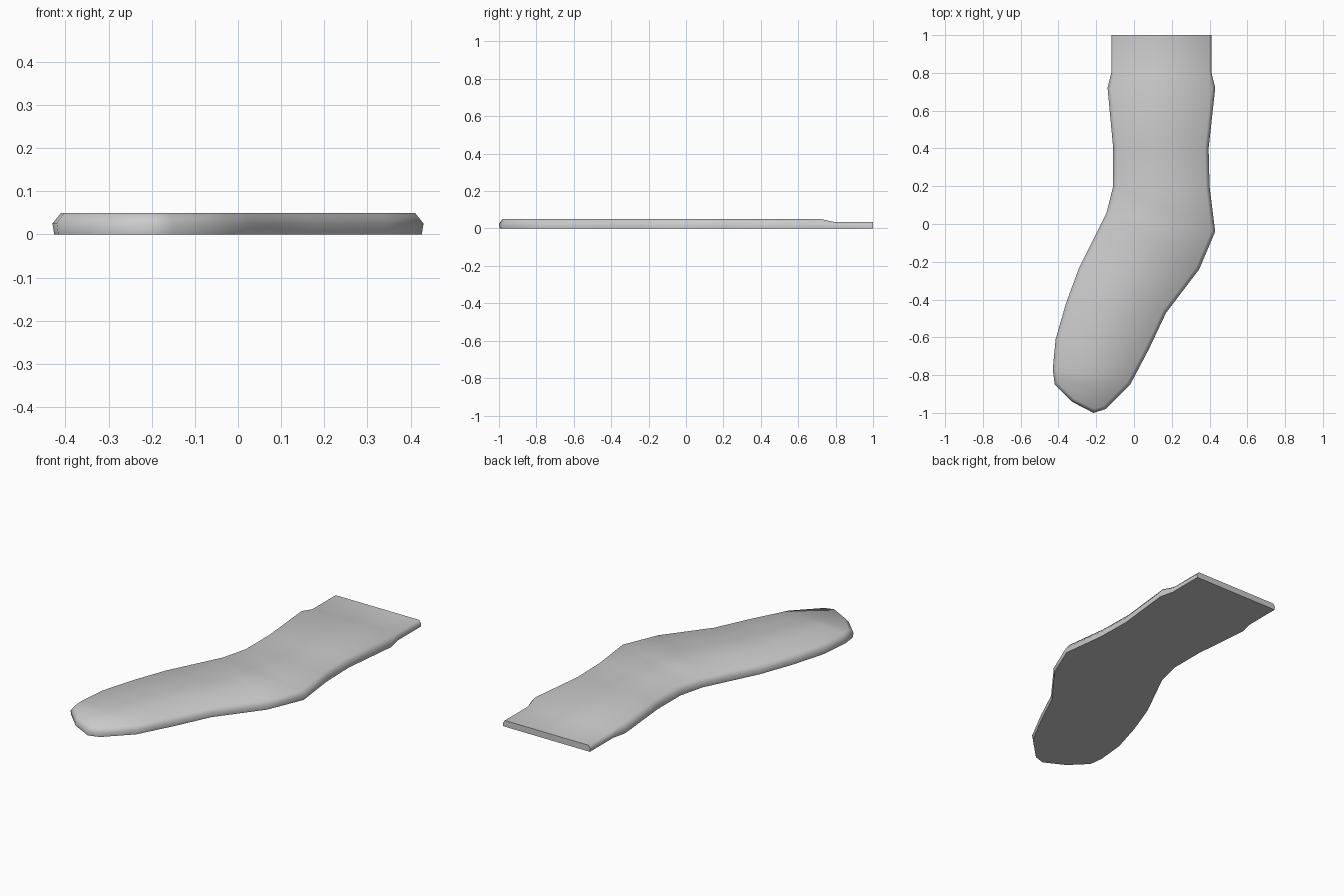
import bpy, bmesh, math
from mathutils import Vector

if "Cube" in bpy.data.objects:
    bpy.data.objects.remove(bpy.data.objects["Cube"])

# Matching outline points down each side, cuff to toe
LEFT = [(-.12, 1), (-.12, .80), (-.14, .72), (-.11, .40), (-.11, .20), (-.145, .06),
        (-.29, -.23), (-.36, -.42), (-.415, -.61), (-.43, -.77), (-.42, -.85), (-.33, -.94)]
RIGHT = [(.41, 1), (.41, .80), (.43, .72), (.395, .40), (.40, .20), (.43, -.04),
         (.345, -.24), (.17, -.47), (.08, -.66), (.03, -.755), (-.02, -.85), (-.15, -.98)]
TIP = (-.215, -1)
outline = [Vector(p) for p in LEFT + [TIP] + RIGHT[::-1]]
n = len(outline)
rows = len(LEFT)


def inset(i, d):
    # Move an outline point inward; the cuff opening stays flat at the end
    p = outline[i]
    if i in (0, n - 1):
        return Vector((p.x + (d if i == 0 else -d), p.y))
    t = (outline[i + 1] - outline[i - 1]).normalized()
    return p + Vector((-t.y, t.x)) * d


bm = bmesh.new()


def ring(height, d):
    verts = []
    for i in range(n):
        thin = min(i, n - 1 - i) < 2
        p = inset(i, d * (.6 if thin else 1))
        verts.append(bm.verts.new((p.x, p.y, height * (.68 if thin else 1))))
    return verts


# Sole outline, widest edge and rounded upper edge
rings = [ring(0, .004), ring(.025, 0), ring(.05, .02)]
for a, b in zip(rings, rings[1:]):
    for i in range(n):
        j = (i + 1) % n
        bm.faces.new((a[i], a[j], b[j], b[i]))

# Top and bottom surfaces bridged across the sock
for r in (rings[0], rings[-1]):
    for i in range(rows - 1):
        bm.faces.new((r[i], r[i + 1], r[n - 2 - i], r[n - 1 - i]))
    bm.faces.new((r[rows - 1], r[rows], r[rows + 1]))
bmesh.ops.recalc_face_normals(bm, faces=bm.faces)

mesh = bpy.data.meshes.new("sock")
bm.to_mesh(mesh)
bm.free()
sock = bpy.data.objects.new("sock", mesh)
bpy.context.collection.objects.link(sock)
bpy.context.view_layer.objects.active = sock
sock.select_set(True)
bpy.ops.object.shade_smooth_by_angle(angle=math.radians(62))
